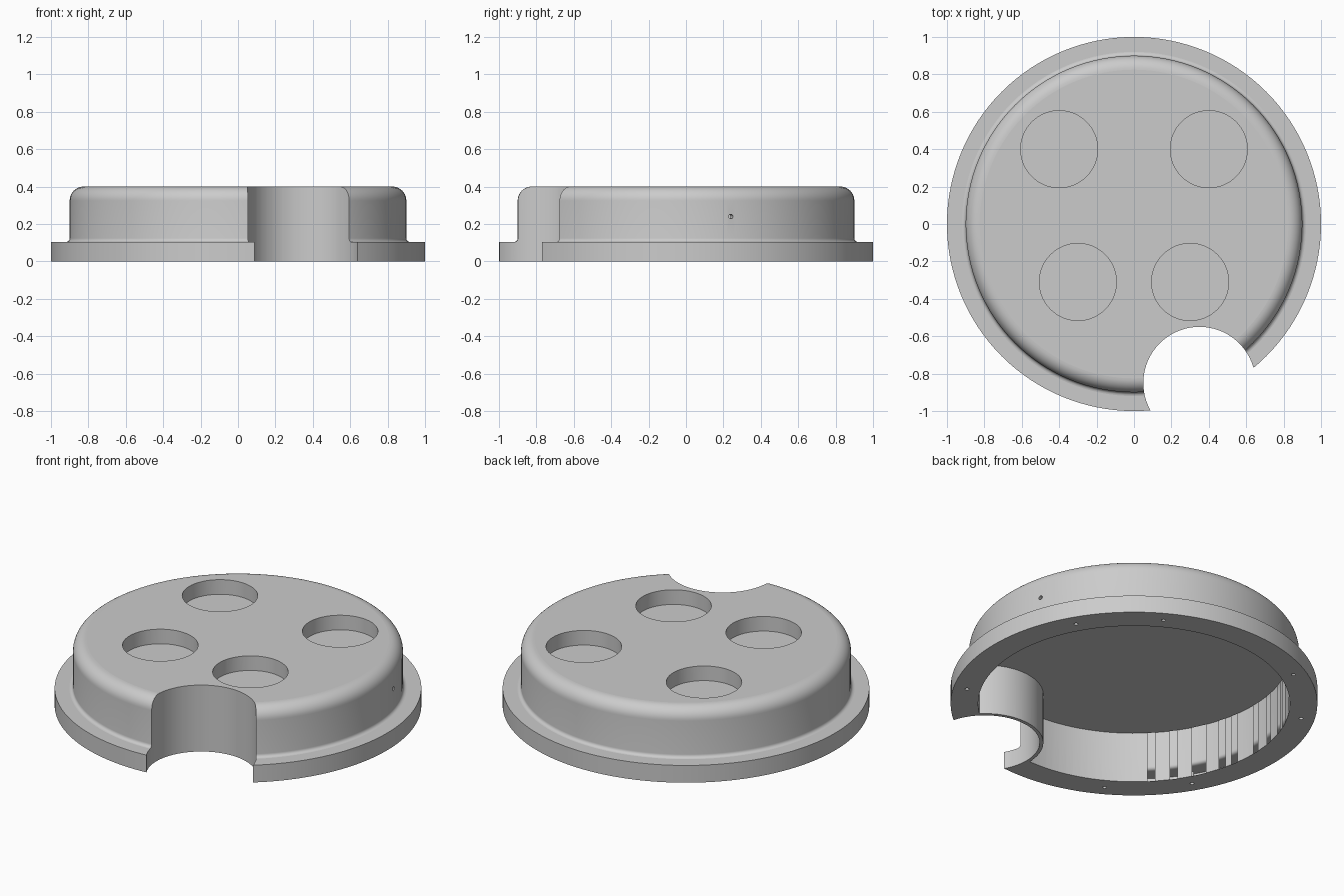
import bpy, bmesh
from math import sin, cos, pi, radians
from mathutils import Matrix, Vector

cube = bpy.data.objects.get("Cube")
if cube:
    bpy.data.objects.remove(cube, do_unlink=True)

# Main dimensions
BODY_R, FLANGE_R, CAVITY_R = 0.9, 1.0, 0.85
FLANGE_TOP, TOP, CEILING, POCKET_FLOOR = 0.104, 0.4, 0.305, 0.312
NOTCH, NOTCH_R, NOTCH_WALL = (0.35, -0.85), 0.3, 0.02

grey = bpy.data.materials.new("light grey")
grey.use_nodes = True
colour = (0.6, 0.6, 0.6, 1)
grey.diffuse_color = colour
grey.node_tree.nodes["Principled BSDF"].inputs["Base Color"].default_value = colour


def make_object(name, bm):
    bmesh.ops.recalc_face_normals(bm, faces=bm.faces)
    mesh = bpy.data.meshes.new(name)
    bm.to_mesh(mesh)
    bm.free()
    obj = bpy.data.objects.new(name, mesh)
    bpy.context.collection.objects.link(obj)
    mesh.materials.append(grey)
    return obj


def lathe(name, profile, steps=128):
    bm = bmesh.new()
    verts = [bm.verts.new((r, 0, z)) for r, z in profile]
    edges = [bm.edges.new(pair) for pair in zip(verts, verts[1:])]
    bmesh.ops.spin(bm, geom=verts + edges, cent=(0, 0, 0), axis=(0, 0, 1),
                   angle=2 * pi, steps=steps)
    bmesh.ops.remove_doubles(bm, verts=bm.verts, dist=1e-5)
    return make_object(name, bm)


def cylinder(name, start, end, radius, segments=64):
    start, end = Vector(start), Vector(end)
    axis = end - start
    turn = axis.to_track_quat('Z', 'Y').to_matrix().to_4x4()
    bm = bmesh.new()
    bmesh.ops.create_cone(bm, cap_ends=True, segments=segments, radius1=radius,
                          radius2=radius, depth=axis.length,
                          matrix=Matrix.Translation((start + end) / 2) @ turn)
    return make_object(name, bm)


def subtract(target, cutter):
    mod = target.modifiers.new("cut", 'BOOLEAN')
    mod.operation, mod.solver, mod.object = 'DIFFERENCE', 'EXACT', cutter
    evaluated = target.evaluated_get(bpy.context.evaluated_depsgraph_get())
    mesh = bpy.data.meshes.new_from_object(evaluated)
    target.modifiers.clear()
    target.data = mesh
    bpy.data.objects.remove(cutter, do_unlink=True)


def arc(cr, cz, radius, start, end, steps):
    angles = [radians(start + (end - start) * i / steps) for i in range(steps + 1)]
    return [(cr + radius * cos(a), cz + radius * sin(a)) for a in angles]


# Flanged body with a rounded top edge and a small fillet above the flange
top_round, foot_round = 0.075, 0.02
profile = [(0, 0), (FLANGE_R, 0), (FLANGE_R, FLANGE_TOP)]
profile += arc(BODY_R + foot_round, FLANGE_TOP + foot_round, foot_round, 270, 180, 5)
profile += arc(BODY_R - top_round, TOP - top_round, top_round, 0, 90, 10)
profile += [(0, TOP)]
housing = lathe("housing", profile)

# Cavity underneath, leaving a thin curved wall around the notch
cavity = cylinder("cavity_cutter", (0, 0, -0.1), (0, 0, CEILING), CAVITY_R, 128)
subtract(cavity, cylinder("notch_wall", (*NOTCH, -0.3), (*NOTCH, 0.6),
                          NOTCH_R + NOTCH_WALL, 96))
subtract(housing, cavity)

# Round notch in the rim
subtract(housing, cylinder("notch_cutter", (*NOTCH, -0.2), (*NOTCH, 0.6), NOTCH_R, 96))

# Four shallow round pockets in the top
for side in (-1, 1):
    for x, y in ((0.4, 0.4), (0.3, -0.31)):
        subtract(housing, cylinder("pocket_cutter", (side * x, y, POCKET_FLOOR),
                                   (side * x, y, 0.6), 0.206))

# Paired screw holes under the flange; the pair position in the notch stays empty
for quarter in range(4):
    for offset in (30, 60):
        angle = 90 * quarter + offset
        if angle != 300:
            x, y = 0.925 * cos(radians(angle)), 0.925 * sin(radians(angle))
            subtract(housing, cylinder("screw_cutter", (x, y, -0.05), (x, y, 0.07), 0.011, 16))

# Small cable hole through the side wall
a = radians(15.5)
subtract(housing, cylinder("side_hole_cutter", (0.8 * cos(a), 0.8 * sin(a), 0.24),
                           (cos(a), sin(a), 0.24), 0.012, 16))

# Smooth curved walls, flat horizontal faces
bpy.ops.object.select_all(action='DESELECT')
housing.select_set(True)
bpy.context.view_layer.objects.active = housing
bpy.ops.object.shade_smooth_by_angle(angle=radians(30))
for face in housing.data.polygons:
    face.material_index = 0
    if abs(face.normal.z) > 0.999:
        face.use_smooth = False
